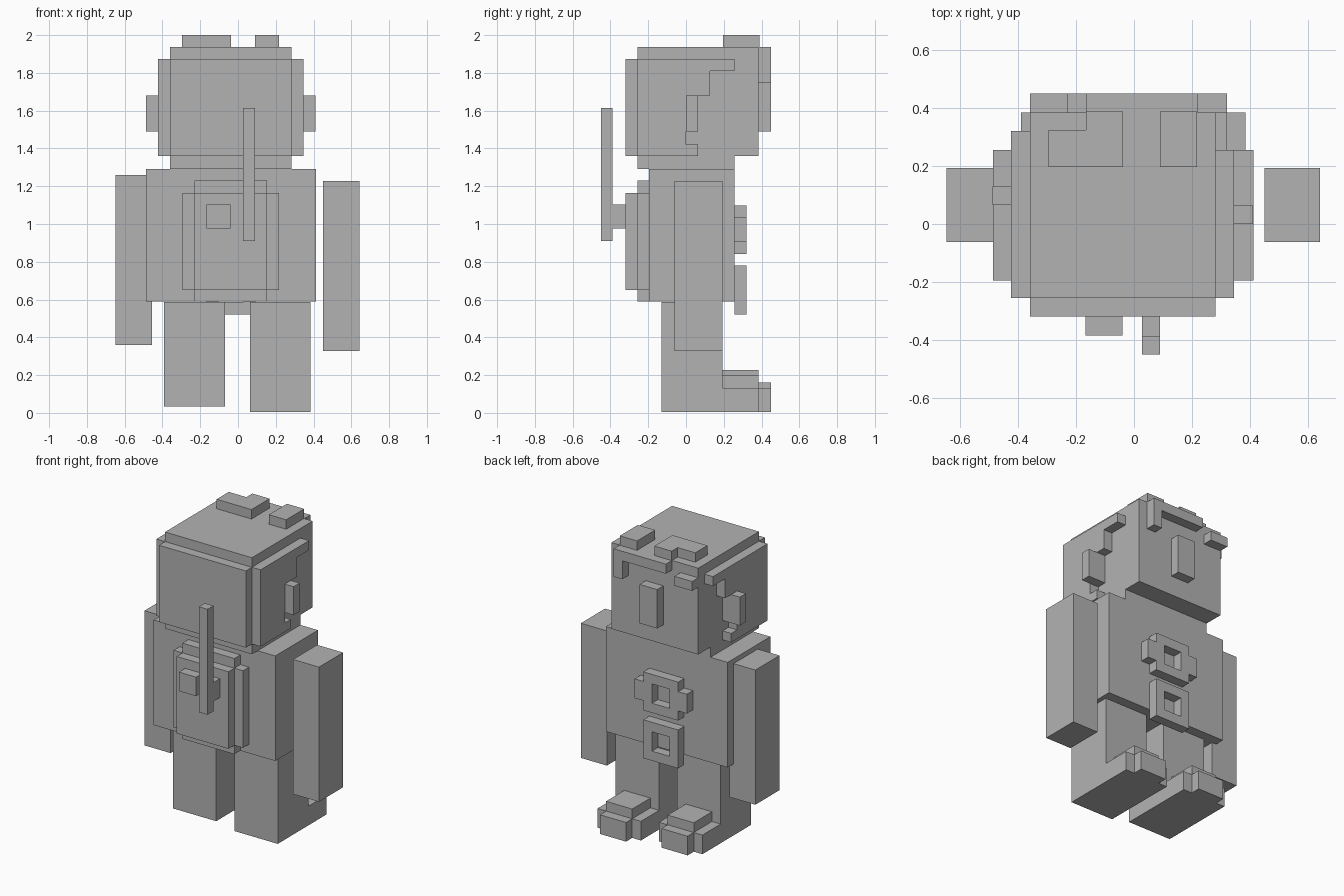
import bpy, bmesh

grey = bpy.data.materials.new("stone grey")
grey.diffuse_color = (0.45, 0.45, 0.45, 1)


def extrude(name, outline, axis, lo, hi):
    """Solid from a 2D outline, extruded along axis 0 (y, z), 1 (x, z) or 2 (x, y)."""
    bm = bmesh.new()

    def place(p, d):
        q = list(p)
        q.insert(axis, d)
        return bm.verts.new(q)

    a = [place(p, lo) for p in outline]
    b = [place(p, hi) for p in outline]
    n = len(outline)
    bm.faces.new(a)
    bm.faces.new(b)
    for i in range(n):
        j = (i + 1) % n
        bm.faces.new((a[i], a[j], b[j], b[i]))
    bmesh.ops.recalc_face_normals(bm, faces=bm.faces)
    mesh = bpy.data.meshes.new(name)
    bm.to_mesh(mesh)
    bm.free()
    mesh.materials.append(grey)
    ob = bpy.data.objects.new(name, mesh)
    bpy.context.collection.objects.link(ob)
    return ob


def box(name, x0, x1, y0, y1, z0, z1):
    return extrude(name, [(x0, y0), (x1, y0), (x1, y1), (x0, y1)], 2, z0, z1)


# Torso and neck
box("torso", -.487, .412, -.195, .256, .59, 1.292)
box("neck", -.36, .282, -.256, .256, 1.292, 1.36)

# Head with the back hair layer
box("head", -.36, .282, -.256, .385, 1.36, 1.937)
box("back_hair", -.36, .282, -.32, -.256, 1.36, 1.873)

# Stepped side hair; the left side sits a little further forward
for side, x0, x1, s in (("right", .282, .346, 0), ("left", -.424, -.36, .065)):
    extrude(side + "_side_hair", [
        (-.256, 1.36), (.063 + s, 1.36), (.063 + s, 1.42), (0 + s, 1.42),
        (0 + s, 1.68), (.128 + s, 1.68), (.128 + s, 1.81), (.256 + s, 1.81),
        (.256 + s, 1.873), (-.256, 1.873)], 0, x0, x1)
box("right_ear", .282, .411, 0, .064, 1.49, 1.68)
box("left_ear", -.488, -.36, .065, .129, 1.49, 1.68)

# Nose, fringe and tufts
box("nose", -.102, .028, .385, .45, 1.49, 1.75)
extrude("fringe", [
    (-.166, 1.937), (.22, 1.937), (.22, 1.75), (.156, 1.75),
    (.156, 1.81), (.156, 1.873), (-.166, 1.873)], 1, .385, .45)
box("fringe_lock", -.36, -.23, .385, .45, 1.81, 1.873)
extrude("left_tuft", [(-.296, .197), (-.038, .197), (-.038, .388), (-.166, .388),
                      (-.166, .325), (-.296, .325)], 2, 1.937, 2.0)
box("right_tuft", .09, .218, .197, .388, 1.937, 2.0)

# Backpack with latch and rod
extrude("pack_base", [
    (-.23, .59), (.154, .59), (.154, .65), (.218, .65), (.218, 1.165), (.154, 1.165),
    (.154, 1.23), (-.23, 1.23), (-.23, 1.165), (-.295, 1.165), (-.295, .65), (-.23, .65)],
    1, -.258, -.195)
box("pack_panel", -.23, .154, -.32, -.258, .65, 1.165)
box("pack_latch", -.167, -.04, -.385, -.32, .975, 1.102)
box("rod_mount", .027, .09, -.388, -.32, .975, 1.102)
box("rod", .027, .09, -.45, -.388, .91, 1.615)


# Square chest rings, each from four bars
def ring(name, z):
    box(name + "_bottom", -.166, .092, .256, .32, z, z + .064)
    box(name + "_top", -.166, .092, .256, .32, z + .193, z + .257)
    for side, x in (("left", -.166), ("right", .028)):
        box(name + "_" + side, x, x + .064, .256, .32, z + .064, z + .193)


ring("upper_ring", .842)
ring("lower_ring", .522)
box("upper_ring_left_tab", -.23, -.166, .256, .32, .906, 1.035)
box("upper_ring_right_tab", .092, .156, .256, .32, .906, 1.035)

# Arms
box("left_arm", -.648, -.455, -.062, .193, .36, 1.26)
box("right_arm", .45, .642, -.062, .193, .328, 1.228)

# Legs and feet
for side, x, z in (("left", -.391, .034), ("right", .064, .004)):
    box(side + "_leg", x, x + .321, -.13, .193, z, .588)
    box(side + "_foot", x, x + .321, .193, .385, z, z + .128)
    box(side + "_foot_top", x + .064, x + .257, .193, .385, z + .128, z + .193)
    box(side + "_toe", x + .064, x + .257, .385, .45, z, z + .128)
